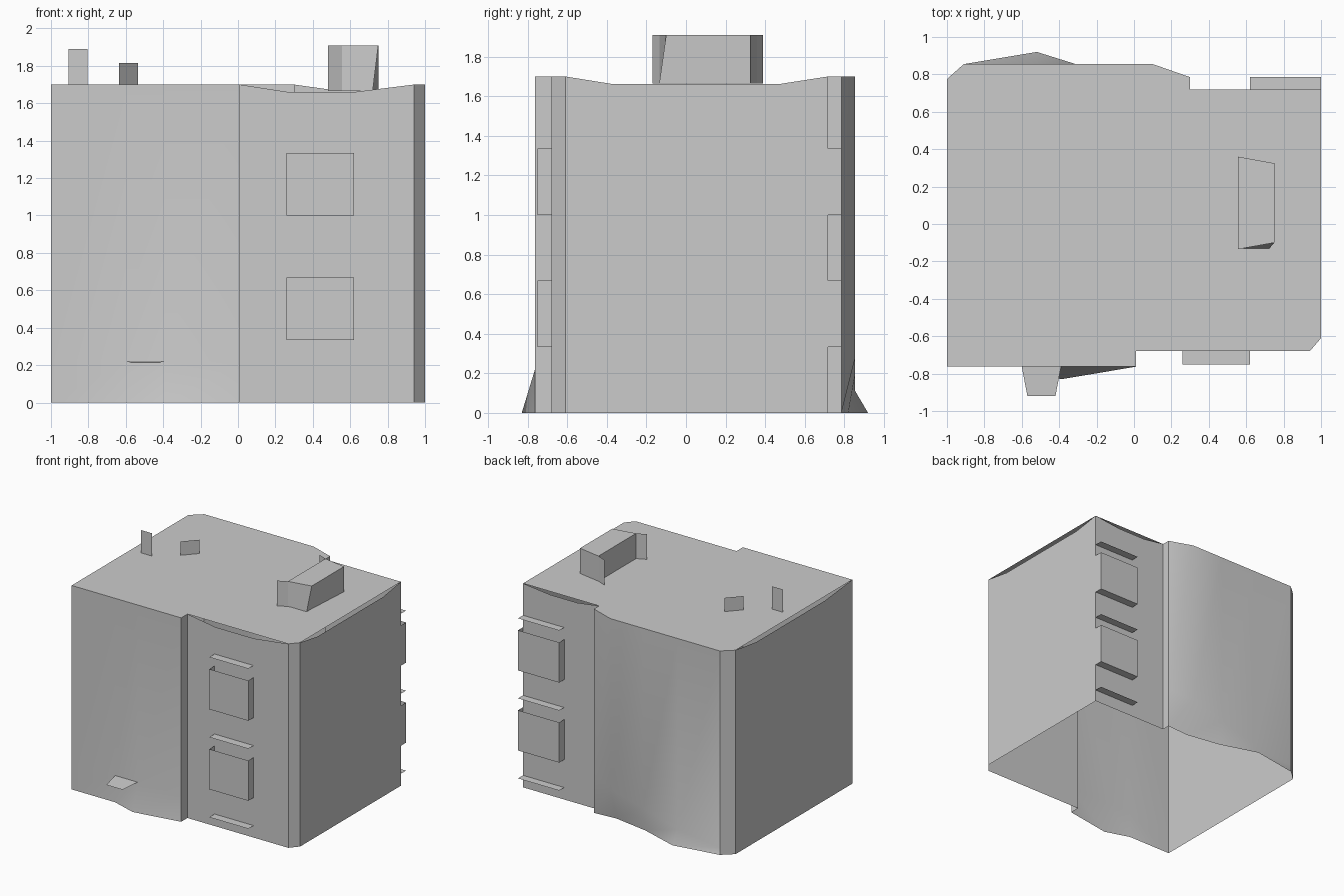
import bpy
import math

if "Cube" in bpy.data.objects:
    bpy.data.objects.remove(bpy.data.objects["Cube"])

ROOF = 1.7


def make(name, verts, faces, smooth=False):
    me = bpy.data.meshes.new(name)
    me.from_pydata(verts, [], faces)
    me.update()
    ob = bpy.data.objects.new(name, me)
    bpy.context.collection.objects.link(ob)
    if smooth:
        bpy.ops.object.select_all(action='DESELECT')
        ob.select_set(True)
        bpy.context.view_layer.objects.active = ob
        bpy.ops.object.shade_smooth_by_angle(angle=math.radians(35))
    return ob


def strip(name, rows, closed=False, smooth=False):
    """Skin between stacked rows of points (lowest row first)."""
    n = len(rows[0])
    verts = [v for r in rows for v in r]
    faces = []
    for k in range(len(rows) - 1):
        for i in range(n if closed else n - 1):
            j = (i + 1) % n
            faces.append((k * n + i, k * n + j, (k + 1) * n + j, (k + 1) * n + i))
    return make(name, verts, faces, smooth)


# Wall columns, counter-clockwise: x, y, sag of the top edge,
# then where the foot flares: y at ground and height where the flare ends
def col(x, y, sag=0.0, foot=None, flare=0.22):
    return x, y, sag, y if foot is None else foot, flare


columns = [
    # front left with flared foot
    col(-1, -.763), col(-.6, -.763), col(-.39, -.763, 0, -.83), col(.01, -.763),
    # front right, sagging top
    col(.01, -.68), col(.27, -.68, .04), col(.62, -.68, .04), col(.94, -.68),
    # right side
    col(1, -.61), col(1, -.38, .037), col(1, .48, .037), col(1, .718),
    # back right
    col(.75, .718, .028), col(.5, .718, .028), col(.3, .718),
    # back left with flared foot
    col(.3, .785, 0, None, .34), col(.1, .855, 0, .77, .28),
    col(-.2, .855, 0, .82, .2), col(-.52, .855, 0, .92, .11),
    col(-.91, .855, 0, None, .06),
    # left side
    col(-1, .775, 0, None, .1), col(-1, .5, .037), col(-1, -.4, .037),
]
strip("walls", [
    [(x, f, 0) for x, y, s, f, h in columns],
    [(x, y, h) for x, y, s, f, h in columns],
    [(x, y, ROOF - s) for x, y, s, f, h in columns],
], closed=True, smooth=True)

# Flat roof sheet over the sagging wall tops
outline = [(x, y, ROOF) for x, y, s, f, h in columns if s == 0]
make("roof", outline, [tuple(range(len(outline)))])


# Balconies: open-topped boxes against the wall, with thin slabs between
def balcony(name, x0, x1, wall, out, z0, z1):
    pts = [(x0, wall), (x0, out), (x1, out), (x1, wall)]
    v = [(x, y, z) for z in (z0, z1) for x, y in pts]
    f = [(i, i + 1, i + 5, i + 4) for i in range(3)] + [(3, 2, 1, 0)]
    if out > wall:
        f = [q[::-1] for q in f]
    make(name, v, f)


for side, x0, x1, wall, out in (("front", .26, .62, -.68, -.75),
                                ("back", .62, 1.0, .718, .785)):
    for k in range(2):
        z = .333 + k * .667
        balcony(f"{side}_balcony_{k + 1}", x0, x1, wall, out, z, z + .335)
    for k in range(3):
        z = .1 + k * .667
        a, b = min(wall, out), max(wall, out)
        make(f"{side}_slab_{k + 1}",
             [(x0, a, z), (x1, a, z), (x1, b, z), (x0, b, z)], [(0, 1, 2, 3)])

# Entrance canopy
make("canopy", [(-.6, -.763, .223), (-.57, -.92, .212),
                (-.42, -.92, .212), (-.39, -.763, .223)], [(0, 1, 2, 3)])

# Rooftop housing, its right front corner pulled in at the foot
top = [(.555, -.135), (.75, -.10), (.75, .325), (.555, .36)]
foot = [(.555, -.135), (.72, -.135), (.75, .325), (.555, .36)]
low, high = 1.665, 1.91
strip("roof_housing", [[(x, y, low) for x, y in foot],
                       [(x, y, high) for x, y in top]], closed=True)
make("housing_lid", [(x, y, high) for x, y in top], [(0, 1, 2, 3)])


# Thin upright sheets on the roof
def sheet(name, a, b, z0, z1):
    strip(name, [[(*a, z0), (*b, z0)], [(*a, z1), (*b, z1)]])


sheet("housing_front_fin", (.48, -.17), (.555, -.135), low, high)
sheet("housing_back_fin", (.555, .36), (.48, .39), low, high)
sheet("tall_vent", (-.905, .015), (-.805, .015), ROOF, 1.89)
sheet("short_vent", (-.635, .15), (-.535, .26), ROOF, 1.815)
